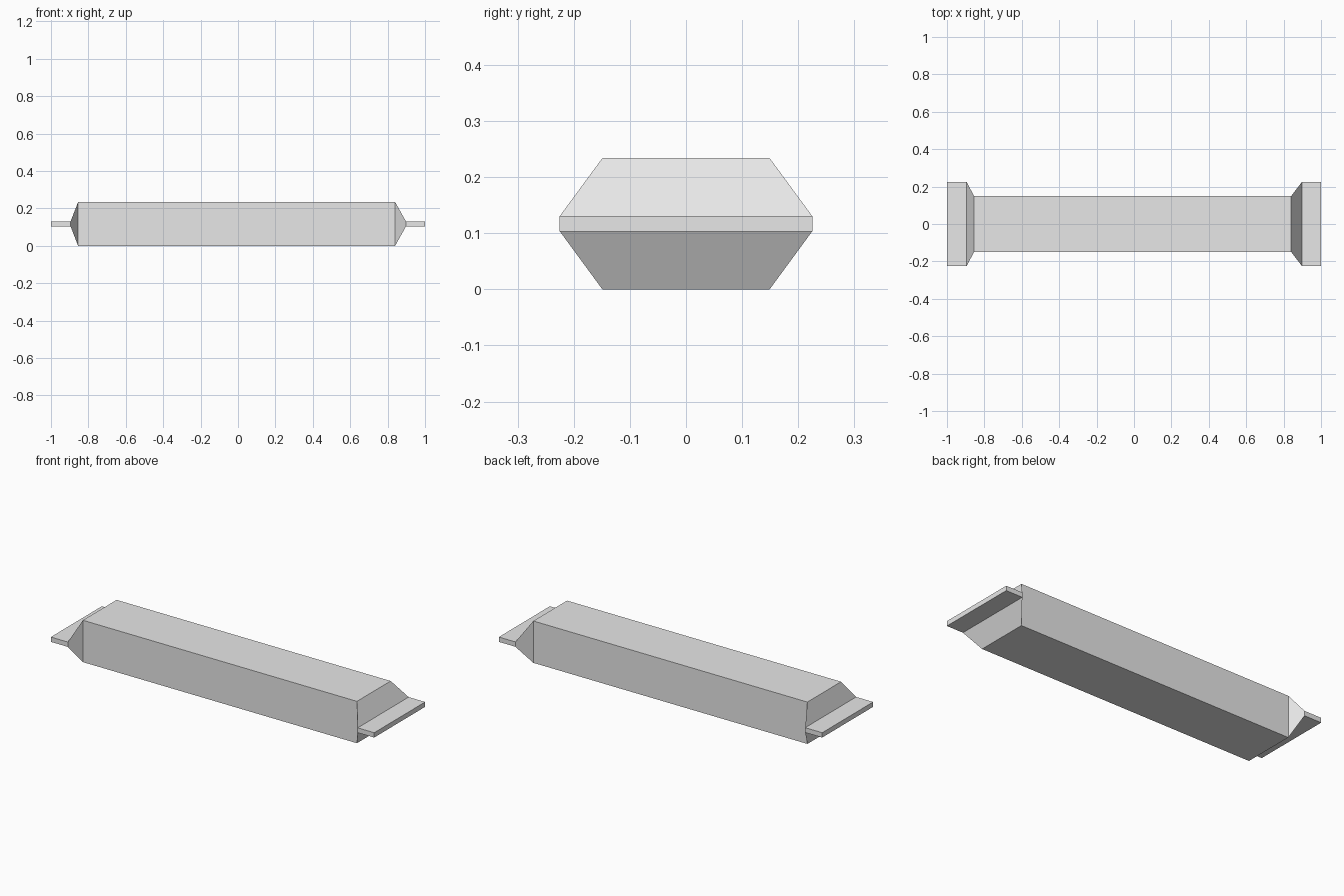
import bpy
import bmesh

cube = bpy.data.objects.get("Cube")
if cube:
    bpy.data.objects.remove(cube, do_unlink=True)

# Single grey material
grey = bpy.data.materials.new("light grey")
grey.use_nodes = True
color = (0.8, 0.8, 0.8, 1)
grey.diffuse_color = color
grey.node_tree.nodes["Principled BSDF"].inputs["Base Color"].default_value = color

MID = 0.117                 # height of the centre line
BODY = (0.149, 0.117)       # half width, half height of the sleeve
TAB = (0.225, 0.0135)       # half width, half height of the sealed ends


def loft(name, sections):
    """Skin a row of rectangles (x, (half width, half height)) and cap the ends."""
    bm = bmesh.new()
    rings = []
    for x, (w, h) in sections:
        corners = ((-w, -h), (w, -h), (w, h), (-w, h))
        rings.append([bm.verts.new((x, y, MID + z)) for y, z in corners])
    for a, b in zip(rings, rings[1:]):
        for i in range(4):
            j = (i + 1) % 4
            bm.faces.new((a[i], a[j], b[j], b[i]))
    bm.faces.new(rings[0])
    bm.faces.new(rings[-1])
    bmesh.ops.recalc_face_normals(bm, faces=bm.faces)
    mesh = bpy.data.meshes.new(name)
    bm.to_mesh(mesh)
    bm.free()
    mesh.materials.append(grey)
    obj = bpy.data.objects.new(name, mesh)
    bpy.context.collection.objects.link(obj)
    return obj


# Long packet: flat tab, flared shoulder, box body, flared shoulder, flat tab
loft("packet", [(-1, TAB), (-0.895, TAB), (-0.855, BODY),
                (0.84, BODY), (0.898, TAB), (1, TAB)])
